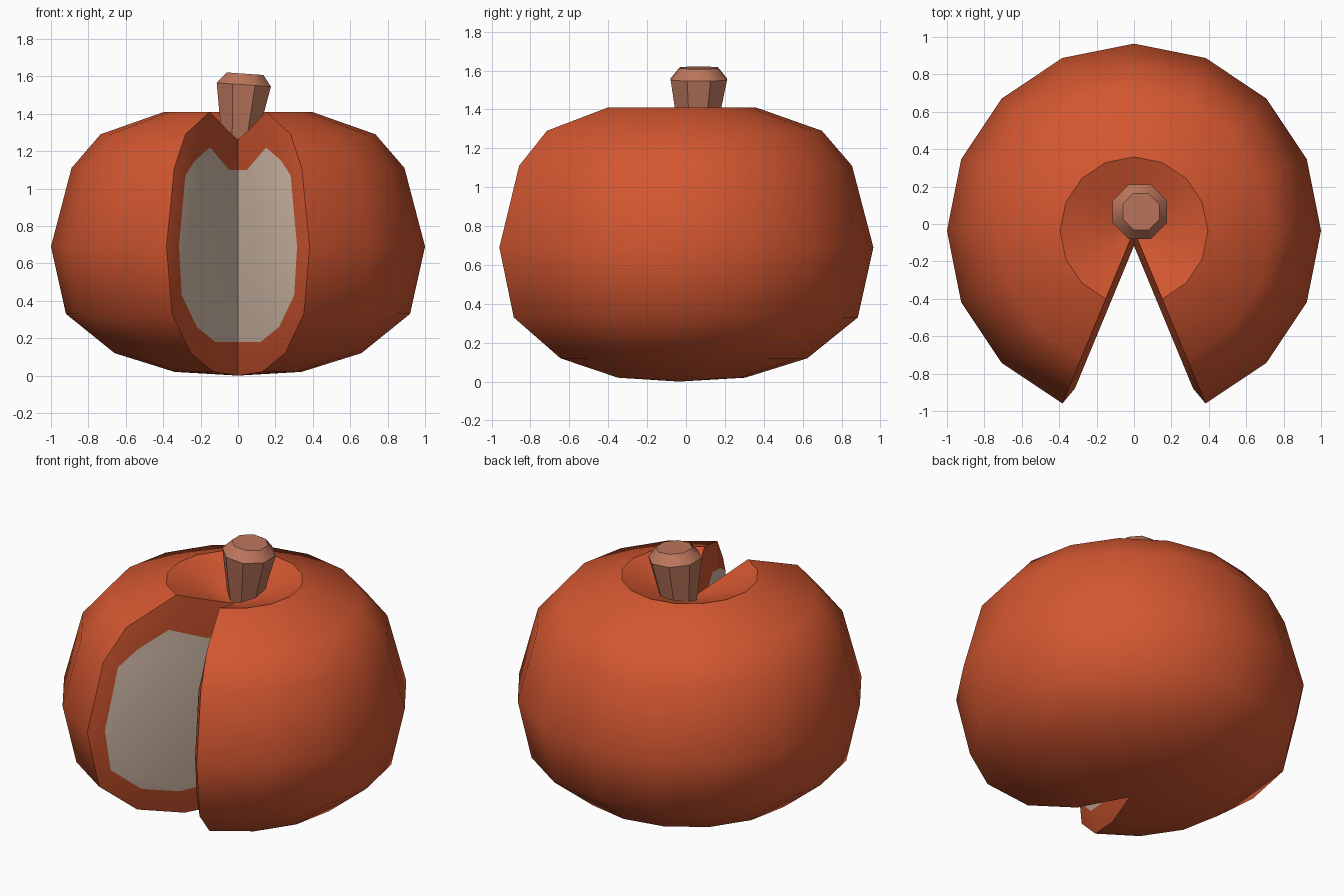
import bpy, bmesh, math

if "Cube" in bpy.data.objects:
    bpy.data.objects.remove(bpy.data.objects["Cube"])

def material(name, rgb):
    m = bpy.data.materials.new(name)
    m.diffuse_color = (*rgb, 1)
    m.use_nodes = True
    m.node_tree.nodes["Principled BSDF"].inputs["Base Color"].default_value = m.diffuse_color
    return m

orange = material("orange skin", (0.65, 0.095, 0.03))
pale = material("pale flesh", (0.73, 0.565, 0.445))
brown = material("brown stem", (0.50, 0.18, 0.107))

def finish(bm, name, mats):
    bmesh.ops.recalc_face_normals(bm, faces=bm.faces[:])
    me = bpy.data.meshes.new(name)
    bm.to_mesh(me)
    bm.free()
    for m in mats:
        me.materials.append(m)
    ob = bpy.data.objects.new(name, me)
    bpy.context.collection.objects.link(ob)
    bpy.ops.object.select_all(action='DESELECT')
    ob.select_set(True)
    bpy.context.view_layer.objects.active = ob
    bpy.ops.object.shade_smooth_by_angle(angle=math.radians(40))
    return ob

# Pumpkin body: 16-sided lathe with two segments left out at the front
CY, HALF, BULGE = -0.036, math.radians(22.5), 0.031
outer = [(0, 0), (0.34, 0.02), (0.66, 0.12), (0.92, 0.33), (1, 0.69), (0.89, 1.11),
         (0.735, 1.29), (0.395, 1.41), (0.14, 1.31), (0, 1.26)]
inner = [(0, 0.18), (0.39, 0.18), (0.65, 0.26), (0.86, 0.43), (0.90, 0.69), (0.81, 1.07),
         (0.676, 1.15), (0.467, 1.22), (0.2, 1.10), (0, 1.10)]
bm = bmesh.new()
bottom = bm.verts.new((0, CY, outer[0][1]))
top = bm.verts.new((0, CY, outer[-1][1]))
columns = []
for i in range(15):
    a = HALF * (i + 1)          # measured from the front
    columns.append([bottom] + [bm.verts.new((r * math.sin(a), CY - r * math.cos(a), z))
                               for r, z in outer[1:-1]] + [top])

def strip(c1, c2):
    for j in range(len(c1) - 1):
        quad = [c1[j], c2[j], c2[j + 1], c1[j + 1]]
        bm.faces.new(list(dict.fromkeys(quad)))

for c1, c2 in zip(columns, columns[1:]):
    strip(c1, c2)

# Cut faces: sloping skin rim around a slightly raised flesh panel on each side
yc = CY - BULGE / math.sin(HALF)
low = bm.verts.new((0, yc, inner[0][1]))
high = bm.verts.new((0, yc, inner[-1][1]))
for side, col in ((1, columns[0]), (-1, columns[-1])):
    ring = [low]
    for r, z in inner[1:-1]:
        x = r * math.sin(HALF) - BULGE * math.cos(HALF)
        y = CY - r * math.cos(HALF) - BULGE * math.sin(HALF)
        ring.append(bm.verts.new((side * x, y, z)))
    ring.append(high)
    strip(col, ring)
    bm.faces.new(ring).material_index = 1
finish(bm, "pumpkin_body", [orange, pale])

# Stem: leaning octagon that widens upward, with a chamfered top
bm = bmesh.new()
rings = []
for cx, cy, z, apothem, tilt in ((0, 0.06, 1.18, 0.078, 0), (0.02, 0.062, 1.41, 0.12, 0),
                                 (0.031, 0.066, 1.555, 0.145, -0.07), (0.038, 0.066, 1.614, 0.098, -0.07)):
    R = apothem / math.cos(math.pi / 8)
    ring = []
    for k in range(8):
        a = math.pi / 8 + k * math.pi / 4
        dx = R * math.cos(a)
        ring.append(bm.verts.new((cx + dx, cy + R * math.sin(a), z + tilt * dx)))
    rings.append(ring)
for r1, r2 in zip(rings, rings[1:]):
    for k in range(8):
        bm.faces.new((r1[k], r1[(k + 1) % 8], r2[(k + 1) % 8], r2[k]))
bm.faces.new(rings[0])
bm.faces.new(rings[-1])
finish(bm, "stem", [brown])
